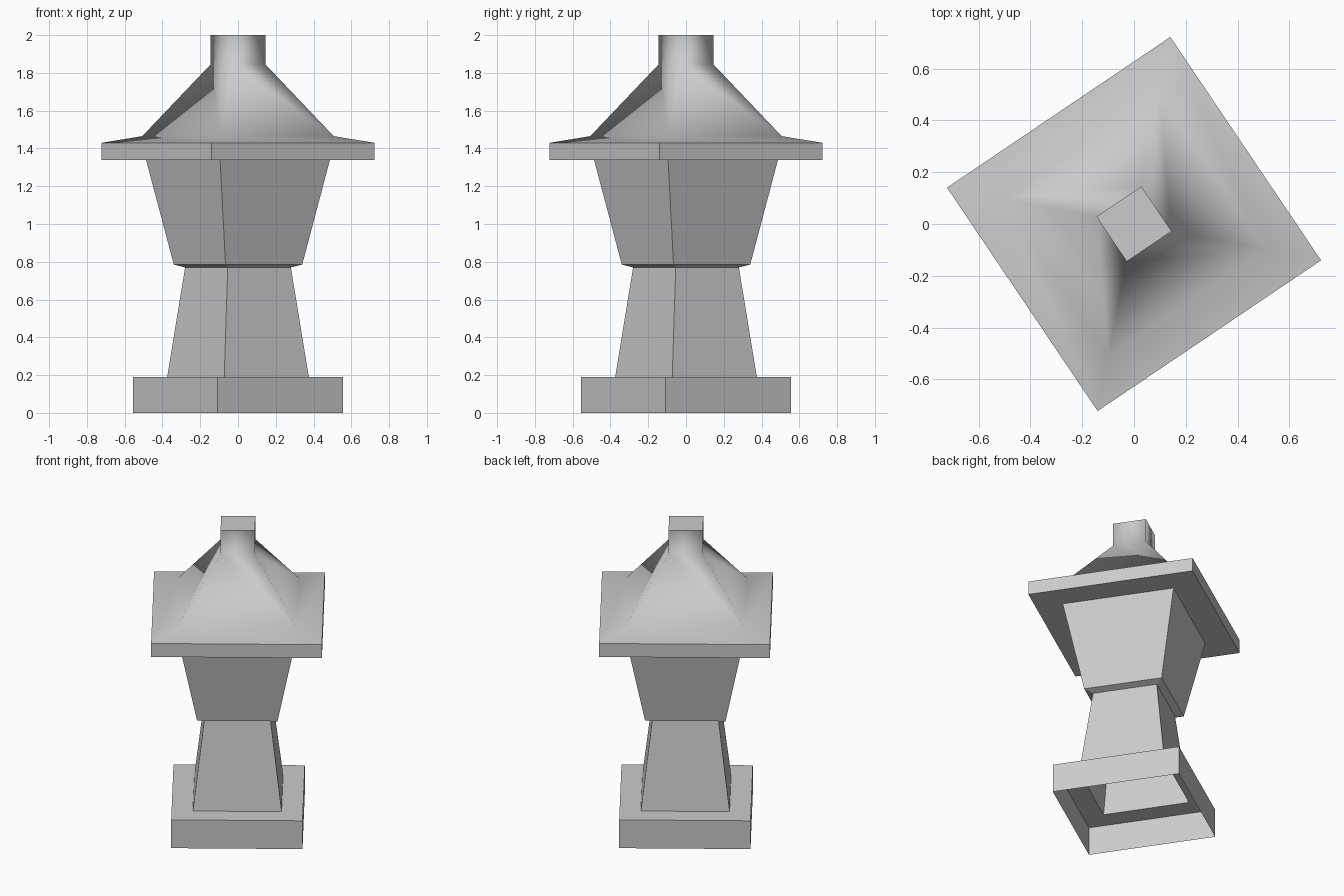
import bpy
import bmesh
from math import cos, sin, radians

cube = bpy.data.objects.get("Cube")
if cube:
    bpy.data.objects.remove(cube, do_unlink=True)

# One stone colour for the whole lantern
stone = bpy.data.materials.new("grey_stone")
stone.use_nodes = True
colour = (0.6, 0.6, 0.6, 1)
stone.diffuse_color = colour
stone.node_tree.nodes["Principled BSDF"].inputs["Base Color"].default_value = colour

TURN = radians(-11)  # heading of the first corner


def square_shell(name, profile, smooth_from=None, cap=False):
    """Skin square rings given as (corner reach along x, height), bottom to top.

    Bands from index smooth_from upwards are triangulated and smooth shaded.
    """
    bm = bmesh.new()
    rings = []
    for reach, z in profile:
        r = reach / cos(TURN)
        angles = [TURN + radians(90) * i for i in range(4)]
        rings.append([bm.verts.new((r * cos(a), r * sin(a), z)) for a in angles])

    for band, (low, high) in enumerate(zip(rings, rings[1:])):
        soft = smooth_from is not None and band >= smooth_from
        for i in range(4):
            j = (i + 1) % 4
            if soft:
                for tri in ((low[i], low[j], high[i]), (low[j], high[j], high[i])):
                    bm.faces.new(tri).smooth = True
            else:
                bm.faces.new((low[i], low[j], high[j], high[i]))
    if cap:
        bm.faces.new(rings[-1])

    # Keep a crease wherever a flat face meets its neighbour
    for edge in bm.edges:
        edge.smooth = all(f.smooth for f in edge.link_faces)

    mesh = bpy.data.meshes.new(name)
    bm.to_mesh(mesh)
    bm.free()
    mesh.materials.append(stone)
    obj = bpy.data.objects.new(name, mesh)
    bpy.context.collection.objects.link(obj)
    return obj


# Hollow plinth: walls and top ledge, open underneath
square_shell("plinth", [(0.555, 0), (0.555, 0.19), (0.375, 0.19)])

# Tapered pillar
square_shell("pillar", [(0.375, 0.19), (0.28, 0.77)])

# Flared lantern body with its sloping underside
square_shell("lantern_body", [(0.28, 0.77), (0.34, 0.785), (0.487, 1.34)])

# Roof: soffit and eave are flat, slopes and chimney are smooth
square_shell("roof", [(0.487, 1.34), (0.722, 1.34), (0.722, 1.43), (0.507, 1.465),
                      (0.145, 1.845), (0.145, 2.0)], smooth_from=2, cap=True)
